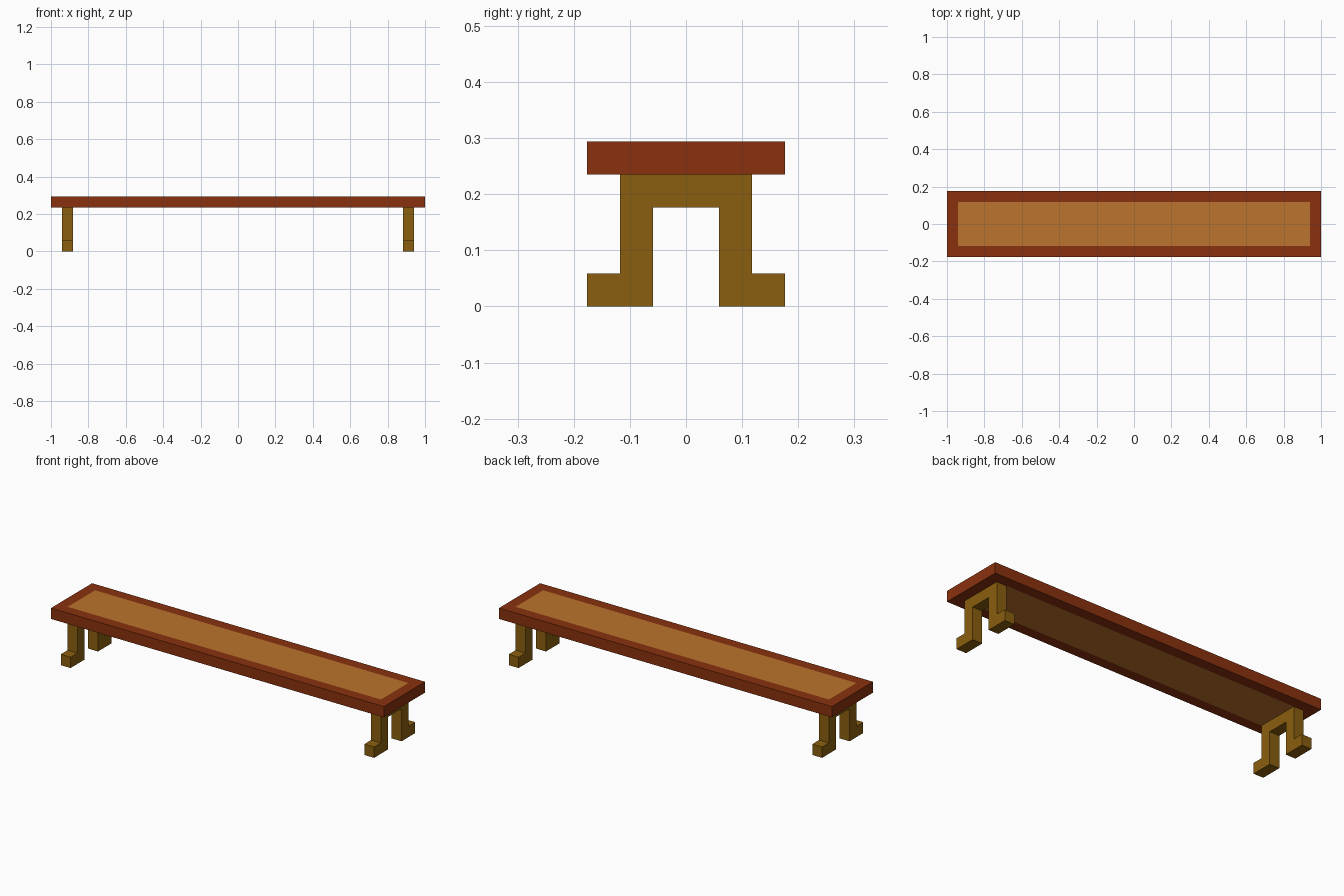
import bpy
import bmesh

U = 2 / 34  # building module: the bench is 34 modules long

old = bpy.data.objects.get("Cube")
if old:
    bpy.data.objects.remove(old, do_unlink=True)


def make_material(name, rgb):
    mat = bpy.data.materials.new(name)
    mat.use_nodes = True
    mat.diffuse_color = (*rgb, 1)
    bsdf = next(n for n in mat.node_tree.nodes if n.type == 'BSDF_PRINCIPLED')
    bsdf.inputs["Base Color"].default_value = (*rgb, 1)
    return mat


red_wood = make_material("red wood", (0.254, 0.031, 0.0044))
orange_wood = make_material("orange wood", (0.497, 0.175, 0.026))
leg_wood = make_material("ochre wood", (0.254, 0.114, 0.0044))


def make_object(name, bm, materials):
    bmesh.ops.recalc_face_normals(bm, faces=bm.faces)
    mesh = bpy.data.meshes.new(name)
    bm.to_mesh(mesh)
    bm.free()
    for mat in materials:
        mesh.materials.append(mat)
    obj = bpy.data.objects.new(name, mesh)
    bpy.context.collection.objects.link(obj)
    return obj


# Seat: slab with an inset panel on the top and the underside
bm = bmesh.new()
bmesh.ops.create_cube(bm, size=1)
bmesh.ops.scale(bm, vec=(34 * U, 6 * U, U), verts=bm.verts)
bmesh.ops.translate(bm, vec=(0, 0, 4.5 * U), verts=bm.verts)
bm.normal_update()
panels = [f for f in bm.faces if abs(f.normal.z) > 0.9]
bmesh.ops.inset_individual(bm, faces=panels, thickness=U, use_even_offset=True)
for face in panels:
    face.material_index = 1
make_object("seat", bm, [red_wood, orange_wood])

# Leg frames: half outline in (y, z) modules, mirrored and extruded along x
half = [(1, 3), (1, 0), (3, 0), (3, 1), (2, 1), (2, 4)]
outline = half + [(-y, z) for y, z in reversed(half)]
for name, x in (("left_leg_frame", 15), ("right_leg_frame", -16)):
    bm = bmesh.new()
    verts = [bm.verts.new((x * U, y * U, z * U)) for y, z in outline]
    face = bm.faces.new(verts)
    result = bmesh.ops.extrude_face_region(bm, geom=[face])
    moved = [v for v in result["geom"] if isinstance(v, bmesh.types.BMVert)]
    bmesh.ops.translate(bm, vec=(U, 0, 0), verts=moved)
    make_object(name, bm, [leg_wood])
